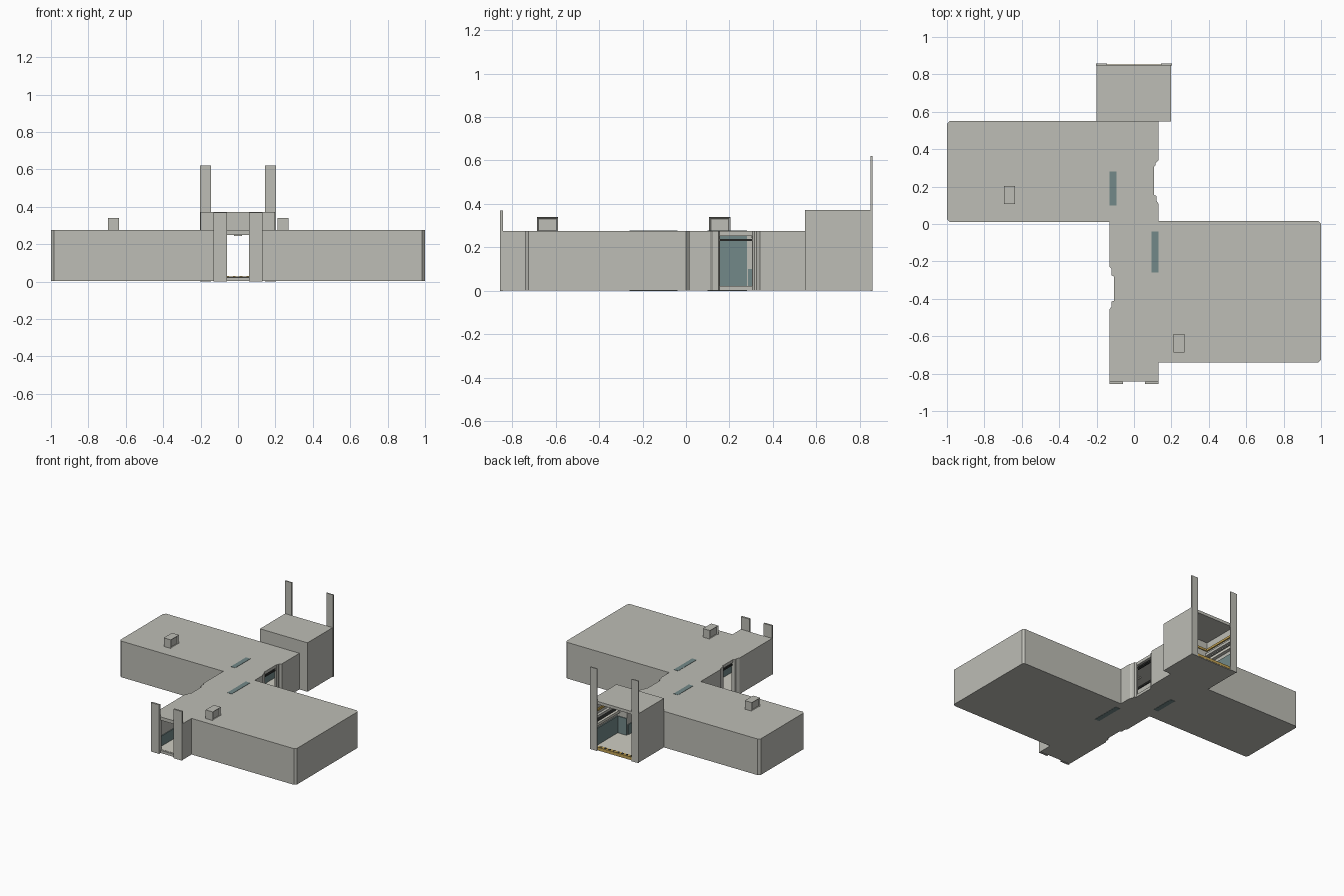
import bpy
import bmesh

if "Cube" in bpy.data.objects:
    bpy.data.objects.remove(bpy.data.objects["Cube"], do_unlink=True)


def material(name, rgb):
    m = bpy.data.materials.new(name)
    m.use_nodes = True
    m.diffuse_color = (*rgb, 1)
    bsdf = m.node_tree.nodes["Principled BSDF"]
    bsdf.inputs["Base Color"].default_value = (*rgb, 1)
    bsdf.inputs["Roughness"].default_value = 0.9
    return m


GREY = material("warm grey", (0.51, 0.51, 0.465))
TEAL = material("dusty teal", (0.17, 0.25, 0.25))
YELLOW = material("safety yellow", (0.55, 0.37, 0.09))
DARK = material("charcoal", (0.045, 0.048, 0.045))
PALE = material("pale floor", (0.62, 0.61, 0.54))


def prism(name, outline, z0, z1, mat):
    """Extrude a counter-clockwise outline from z0 to z1."""
    bm = bmesh.new()
    base = bm.faces.new([bm.verts.new((x, y, z0)) for x, y in outline])
    top = bmesh.ops.extrude_face_region(bm, geom=[base])["geom"]
    verts = [g for g in top if isinstance(g, bmesh.types.BMVert)]
    bmesh.ops.translate(bm, vec=(0, 0, z1 - z0), verts=verts)
    bmesh.ops.recalc_face_normals(bm, faces=bm.faces)
    mesh = bpy.data.meshes.new(name)
    bm.to_mesh(mesh)
    bm.free()
    mesh.materials.append(mat)
    ob = bpy.data.objects.new(name, mesh)
    bpy.context.collection.objects.link(ob)
    return ob


def box(name, x, y, z, mat):
    (x0, x1), (y0, y1) = sorted(x), sorted(y)
    return prism(name, [(x0, y0), (x1, y0), (x1, y1), (x0, y1)], z[0], z[1], mat)


def cut(ob, cutters):
    """Subtract the cutters and bake the result."""
    for c in cutters:
        mod = ob.modifiers.new("cut", "BOOLEAN")
        mod.operation = "DIFFERENCE"
        mod.solver = "EXACT"
        mod.object = c
    bpy.context.view_layer.update()
    graph = bpy.context.evaluated_depsgraph_get()
    baked = bpy.data.meshes.new_from_object(ob.evaluated_get(graph))
    ob.modifiers.clear()
    ob.data = baked


def cutter(x, y, z):
    c = box("cutter", x, y, z, GREY)
    c.hide_render = True
    return c


BASE, FLOOR, ROOF, CEIL = 0.002, 0.022, 0.275, 0.252
HALL = 0.095

# Main body: two wings, a hall between them and stepped window bays
east_bay = [(.13, .11), (.12, .125), (.12, .15), (.107, .155),
            (.107, .305), (.115, .315), (.115, .325), (.13, .34)]
west_bay = [(-.13, -.23), (-.12, -.24), (-.12, -.275), (-.107, -.28),
            (-.107, -.41), (-.12, -.415), (-.12, -.44), (-.13, -.455)]
outline = [(-.13, -.842), (.13, -.842), (.13, -.74), (.985, -.74), (1, -.725),
           (1, 0), (.985, .015), (.13, .015), *east_bay, (.13, .55),
           (-.985, .55), (-1, .535), (-1, .025), (-.985, .01), (-.13, .01), *west_bay]
body = prism("main_building", outline, BASE, ROOF, GREY)
hall = cutter((-HALL, HALL), (-.825, .6), (FLOOR, CEIL))
entrance = cutter((-.06, .06), (-.9, -.8), (FLOOR, CEIL - .002))
east_hole = cutter((.08, .2), (.157, .303), (FLOOR, CEIL))
west_hole = cutter((-.2, -.08), (-.408, -.282), (FLOOR, CEIL))
cut(body, [hall, entrance, east_hole, west_hole])

# Rear room, open at the back
rear = box("rear_room", (-.2, .197), (.548, .85), (BASE, .372), GREY)
inside = cutter((-.175, .175), (.57, 1), (FLOOR, .35))
cut(rear, [inside, hall])
for c in (hall, entrance, east_hole, west_hole, inside):
    bpy.data.objects.remove(c, do_unlink=True)

# Gate posts at both ends
for side, s in (("left", 1), ("right", -1)):
    box(f"front_post_{side}", (s * .06, s * .13), (-.856, -.842), (0, .37), GREY)
    box(f"rear_post_{side}", (s * .145, s * .202), (.848, .857), (0, .62), GREY)

# Sliding doors showing as strips through roof and floor
box("west_door", (-.13, -HALL + .002), (.1, .28), (0, ROOF + .002), TEAL)
box("east_door", (HALL - .002, .13), (-.26, -.04), (0, ROOF + .002), TEAL)

# Floors
box("hall_floor", (-HALL, HALL), (-.83, .57), (FLOOR - .003, FLOOR + .002), PALE)
box("rear_floor", (-.175, .175), (.57, .845), (FLOOR - .003, FLOOR + .002), PALE)

# Hall wainscot, broken where doors and windows open
for side, s, spans in (("left", 1, [(-.82, -.265), (-.035, .15), (.31, .56)]),
                       ("right", -1, [(-.82, -.415), (-.275, .095), (.285, .56)])):
    for y in spans:
        box(f"hall_panel_{side}", (s * (HALL - .006), s * HALL), y, (FLOOR, .1), TEAL)
    bay = (.157, .303) if s > 0 else (-.408, -.282)
    box(f"window_bar_{side}", (s * .097, s * .103), bay, (.229, .238), DARK)
    box(f"hall_pipe_{side}", (s * .08, s * .09), (-.82, .56), (.23, .24), DARK)

# Rear room side walls: lower panel, ledges and a yellow band
for side, s in (("left", 1), ("right", -1)):
    depth = (.575, .845)
    box(f"rear_panel_{side}", (s * .167, s * .175), depth, (FLOOR, .15), TEAL)
    box(f"rear_ledge_{side}", (s * .15, s * .175), depth, (.18, .2), PALE)
    box(f"rear_groove_{side}", (s * .169, s * .175), depth, (.2, .225), DARK)
    box(f"rear_rail_{side}", (s * .155, s * .175), depth, (.235, .255), GREY)
    box(f"rear_band_{side}", (s * .165, s * .175), depth, (.28, .296), YELLOW)
    # inner end wall beside the hall opening
    end = (.57, .576)
    box(f"end_panel_{side}", (s * HALL, s * .175), end, (FLOOR, .15), TEAL)
box("end_band", (-.175, .175), (.57, .577), (.28, .296), YELLOW)

# Striped threshold
box("threshold", (-.145, .145), (.825, .852), (FLOOR - .015, FLOOR + .005), YELLOW)
for i in range(8):
    x = -.135 + i * .036
    box("threshold_stripe", (x, x + .014), (.83, .846), (FLOOR, FLOOR + .007), DARK)

# Ceiling lamps
for y in (-.7, -.35, 0, .35):
    box("hall_lamp", (-.022, .022), (y - .05, y + .05), (.245, CEIL + .002), PALE)

# Roof vents with recessed ends
for name, x, y in (("west_vent", -.665, .155), ("east_vent", .24, -.637)):
    vent = box(name, (x - .03, x + .03), (y - .049, y + .049), (ROOF - .005, .34), GREY)
    bm = bmesh.new()
    bm.from_mesh(vent.data)
    bm.normal_update()
    ends = [f for f in bm.faces if abs(f.normal.x) > .9]
    bmesh.ops.inset_individual(bm, faces=ends, thickness=.012, depth=-.01)
    bm.to_mesh(vent.data)
    bm.free()
